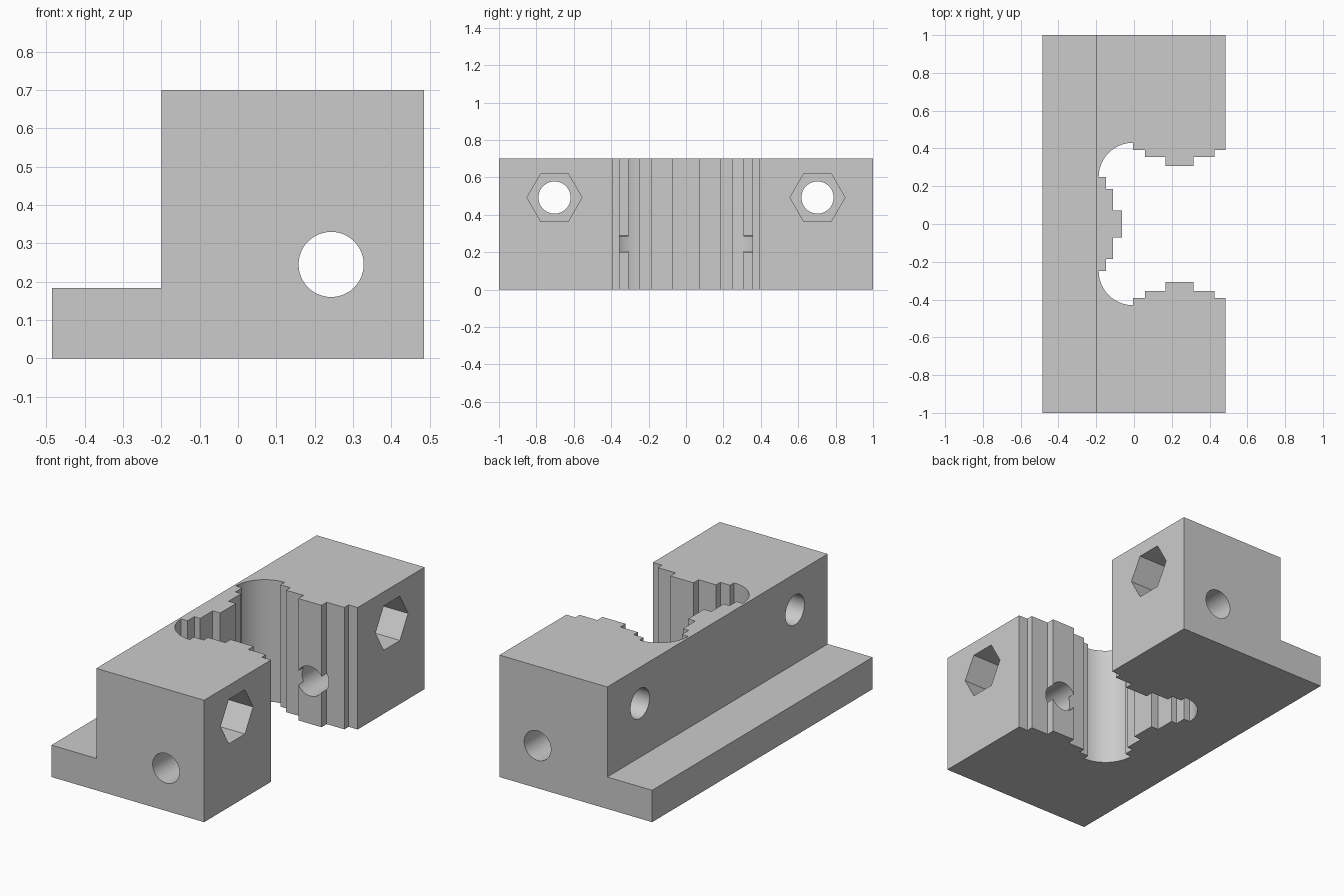
import bpy
import math
from mathutils import Matrix, Vector

old = bpy.data.objects.get("Cube")
if old:
    bpy.data.objects.remove(old, do_unlink=True)

WIDTH, HEIGHT = 0.485, 0.7

grey = bpy.data.materials.new("plain grey")
grey.use_nodes = True
colour = (0.6, 0.6, 0.6, 1)
grey.diffuse_color = colour
grey.node_tree.nodes["Principled BSDF"].inputs["Base Color"].default_value = colour

# Matrices mapping a 2D profile plus depth to world axes
ALONG_X = Matrix(((0, 0, 1), (1, 0, 0), (0, 1, 0)))
ALONG_Y = Matrix(((1, 0, 0), (0, 0, 1), (0, 1, 0)))
ALONG_Z = Matrix.Identity(3)


def prism(name, profile, start, end, axes):
    """Extrude a closed 2D profile from start to end along an axis."""
    import bmesh
    bm = bmesh.new()
    base = bm.faces.new([bm.verts.new(axes @ Vector((a, b, start))) for a, b in profile])
    side = bmesh.ops.extrude_face_region(bm, geom=[base])
    moved = [v for v in side["geom"] if isinstance(v, bmesh.types.BMVert)]
    bmesh.ops.translate(bm, verts=moved, vec=axes @ Vector((0, 0, end - start)))
    bmesh.ops.recalc_face_normals(bm, faces=bm.faces)
    mesh = bpy.data.meshes.new(name)
    bm.to_mesh(mesh)
    bm.free()
    mesh.materials.append(grey)
    obj = bpy.data.objects.new(name, mesh)
    bpy.context.collection.objects.link(obj)
    return obj


def ring(a, b, radius, sides):
    return [(a + radius * math.cos(math.tau * i / sides),
             b + radius * math.sin(math.tau * i / sides)) for i in range(sides)]


# Flanged block
step = -0.2
block = prism("clamp_block", [(-WIDTH, 0), (WIDTH, 0), (WIDTH, HEIGHT), (step, HEIGHT),
                              (step, 0.183), (-WIDTH, 0.183)], -1, 1, ALONG_Y)

# Stepped pocket: half outline, then mirrored
half = [(-0.063, 0.072), (-0.11, 0.072), (-0.11, 0.186), (-0.147, 0.186),
        (-0.147, 0.248), (-0.187, 0.248)]
half += [(-0.005 - 0.182 * math.cos(t), 0.248 + 0.182 * math.sin(t))
         for t in (math.pi / 2 * i / 20 for i in range(1, 21))]
half += [(-0.005, 0.393), (0.057, 0.393), (0.057, 0.355), (0.168, 0.355), (0.168, 0.308),
         (0.315, 0.308), (0.315, 0.355), (0.427, 0.355), (0.427, 0.393), (0.6, 0.393)]
pocket = half + [(x, -y) for x, y in reversed(half)]
cutters = [prism("pocket_cutter", pocket, -0.1, 0.8, ALONG_Z)]

# Lengthwise bore
cutters.append(prism("long_bore_cutter", ring(0.243, 0.245, 0.085, 48), -1.1, 1.1, ALONG_Y))

# Cross bolt holes with hexagonal nut recesses
for side in (-1, 1):
    y, z = side * 0.703, 0.492
    cutters.append(prism("bolt_hole_cutter", ring(y, z, 0.086, 48), -0.6, 0.6, ALONG_X))
    cutters.append(prism("nut_recess_cutter", ring(y, z, 0.147, 6), 0.135, 0.6, ALONG_X))

bpy.context.view_layer.objects.active = block
for cutter in cutters:
    cutter.hide_render = True
    mod = block.modifiers.new("cut", "BOOLEAN")
    mod.operation = "DIFFERENCE"
    mod.solver = "EXACT"
    mod.object = cutter
    bpy.ops.object.modifier_apply(modifier=mod.name)
    bpy.data.objects.remove(cutter, do_unlink=True)

# Smooth round walls, crisp edges
bpy.ops.object.select_all(action="DESELECT")
block.select_set(True)
bpy.ops.object.shade_smooth_by_angle(angle=math.radians(30))
